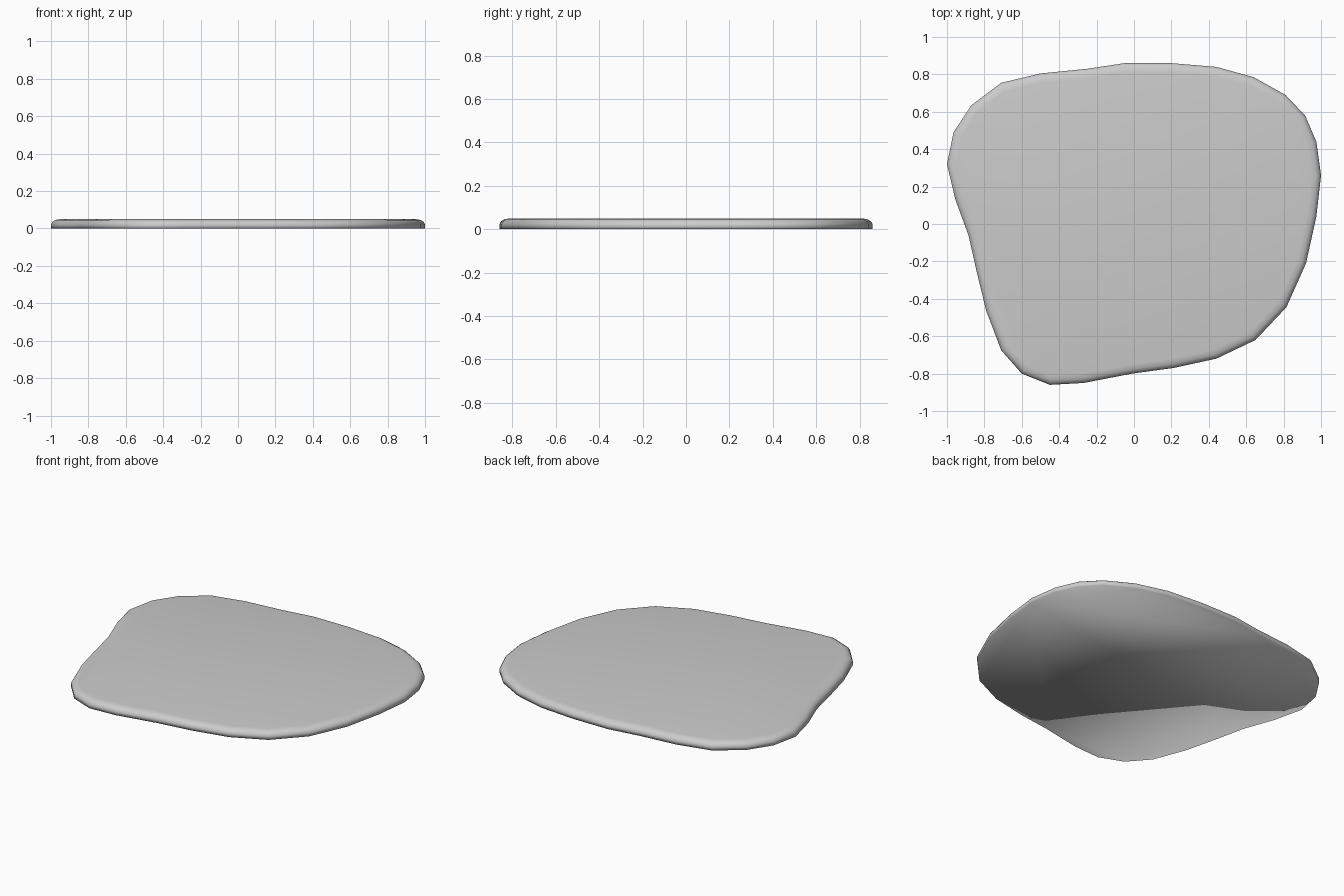
import bpy, bmesh
from mathutils import Vector

if "Cube" in bpy.data.objects:
    bpy.data.objects.remove(bpy.data.objects["Cube"])

# Outline of the slab seen from above, clockwise
OUTLINE = [(-1, .32), (-.965, .49), (-.87, .635), (-.71, .755), (-.50, .805), (-.25, .83),
           (-.05, .86), (.20, .86), (.44, .84), (.64, .785), (.81, .69), (.915, .58),
           (.975, .44), (1, .26), (.975, .04), (.92, -.21), (.815, -.445), (.65, -.62),
           (.44, -.72), (.21, -.77), (-.01, -.80), (-.27, -.85), (-.45, -.86), (-.60, -.80),
           (-.71, -.675), (-.79, -.465), (-.84, -.26), (-.885, -.06), (-.955, .13)]
# Edge cross-section: (inset, height)
EDGE = [(0, 0), (0, .022), (.008, .036), (.024, .046), (.05, .05)]

pts = [Vector(p) for p in reversed(OUTLINE)]
n = len(pts)


def inset_point(i, d):
    t = (pts[(i + 1) % n] - pts[i - 1]).normalized()
    return pts[i] + Vector((-t.y, t.x)) * d


# Flat stepping stone with a rounded upper rim
bm = bmesh.new()
rings = []
for d, z in EDGE:
    rings.append([bm.verts.new((*inset_point(i, d), z)) for i in range(n)])
for lo, hi in zip(rings, rings[1:]):
    for i in range(n):
        j = (i + 1) % n
        bm.faces.new((lo[i], lo[j], hi[j], hi[i]))
bm.faces.new(rings[-1])
bm.faces.new(list(reversed(rings[0])))
for f in bm.faces:
    f.smooth = True

mesh = bpy.data.meshes.new("stone_slab")
bm.to_mesh(mesh)
bm.free()
slab = bpy.data.objects.new("stone_slab", mesh)
bpy.context.collection.objects.link(slab)
